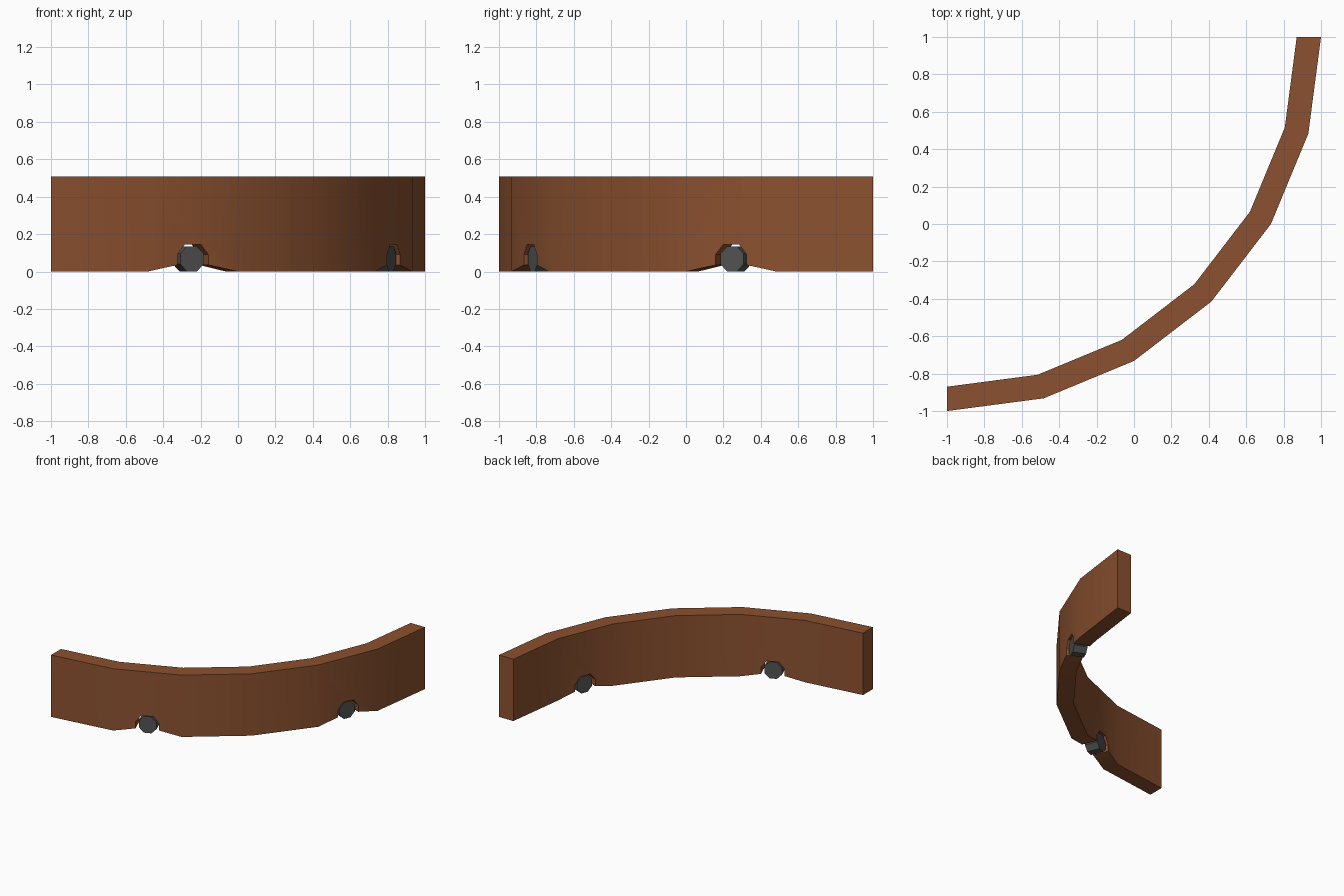
import bpy, bmesh, math
from mathutils import Vector

if "Cube" in bpy.data.objects:
    bpy.data.objects.remove(bpy.data.objects["Cube"])

CENTRE = Vector((-1, 1, 0))
R_OUT, R_IN, HEIGHT = 2.0, 1.87, 0.508
STEP = math.radians(15)


def material(name, rgb):
    m = bpy.data.materials.new(name)
    m.diffuse_color = (*rgb, 1)
    m.use_nodes = True
    m.node_tree.nodes["Principled BSDF"].inputs["Base Color"].default_value = m.diffuse_color
    return m


def finish(bm, name, mat, smooth):
    bmesh.ops.remove_doubles(bm, verts=bm.verts, dist=1e-4)
    bmesh.ops.recalc_face_normals(bm, faces=bm.faces)
    if smooth:
        for f in bm.faces:
            f.smooth = True
        for e in bm.edges:
            e.smooth = e.calc_face_angle(math.pi) < math.radians(30)
    me = bpy.data.meshes.new(name)
    bm.to_mesh(me)
    bm.free()
    me.materials.append(mat)
    ob = bpy.data.objects.new(name, me)
    bpy.context.collection.objects.link(ob)
    return ob


def place(angle, r, u, z):
    """Point at radius r along the angle, u sideways along the wall."""
    s, c = math.sin(angle), math.cos(angle)
    return CENTRE + Vector((s * r + c * u, -c * r + s * u, z))


brown = material("brown wood", (0.26, 0.083, 0.029))
grey = material("dark grey metal", (0.085, 0.085, 0.085))

# Curved wall: six straight segments, two of them with a drain notch
NOTCH = [(-0.09, 0.035), (-0.09, 0.09), (-0.046, 0.145),
         (0.046, 0.145), (0.09, 0.09), (0.09, 0.035)]
bm = bmesh.new()
for i in range(6):
    a = (i + 0.5) * STEP
    loops = []
    for r in (R_OUT, R_IN):
        half, mid = r * math.sin(STEP / 2), r * math.cos(STEP / 2)
        outline = [(-half, 0)] + (NOTCH if i in (1, 4) else []) + \
                  [(half, 0), (half, HEIGHT), (-half, HEIGHT)]
        loops.append([bm.verts.new(place(a, mid, u, z)) for u, z in outline])
    out, inn = loops
    bm.faces.new(out)
    bm.faces.new(inn[::-1])
    n = len(out)
    for k in range(n):
        if (k == n - 1 and i > 0) or (k == n - 3 and i < 5):
            continue  # no caps between neighbouring segments
        j = (k + 1) % n
        bm.faces.new((out[k], out[j], inn[j], inn[k]))
finish(bm, "curved_wall", brown, True)

# Octagonal drain pipes sitting in the notches
APOTHEM = 0.0675
for name, i in (("left_drain_pipe", 1), ("right_drain_pipe", 4)):
    a = (i + 0.5) * STEP
    rad = APOTHEM / math.cos(math.pi / 8)
    bm = bmesh.new()
    rings = []
    for r in (1.97, 1.865):
        rings.append([bm.verts.new(place(a, r, rad * math.cos(t), APOTHEM + rad * math.sin(t)))
                      for t in ((k + 0.5) * math.pi / 4 for k in range(8))])
    bm.faces.new(rings[0])
    bm.faces.new(rings[1][::-1])
    for k in range(8):
        j = (k + 1) % 8
        bm.faces.new((rings[0][k], rings[0][j], rings[1][j], rings[1][k]))
    finish(bm, name, grey, False)
